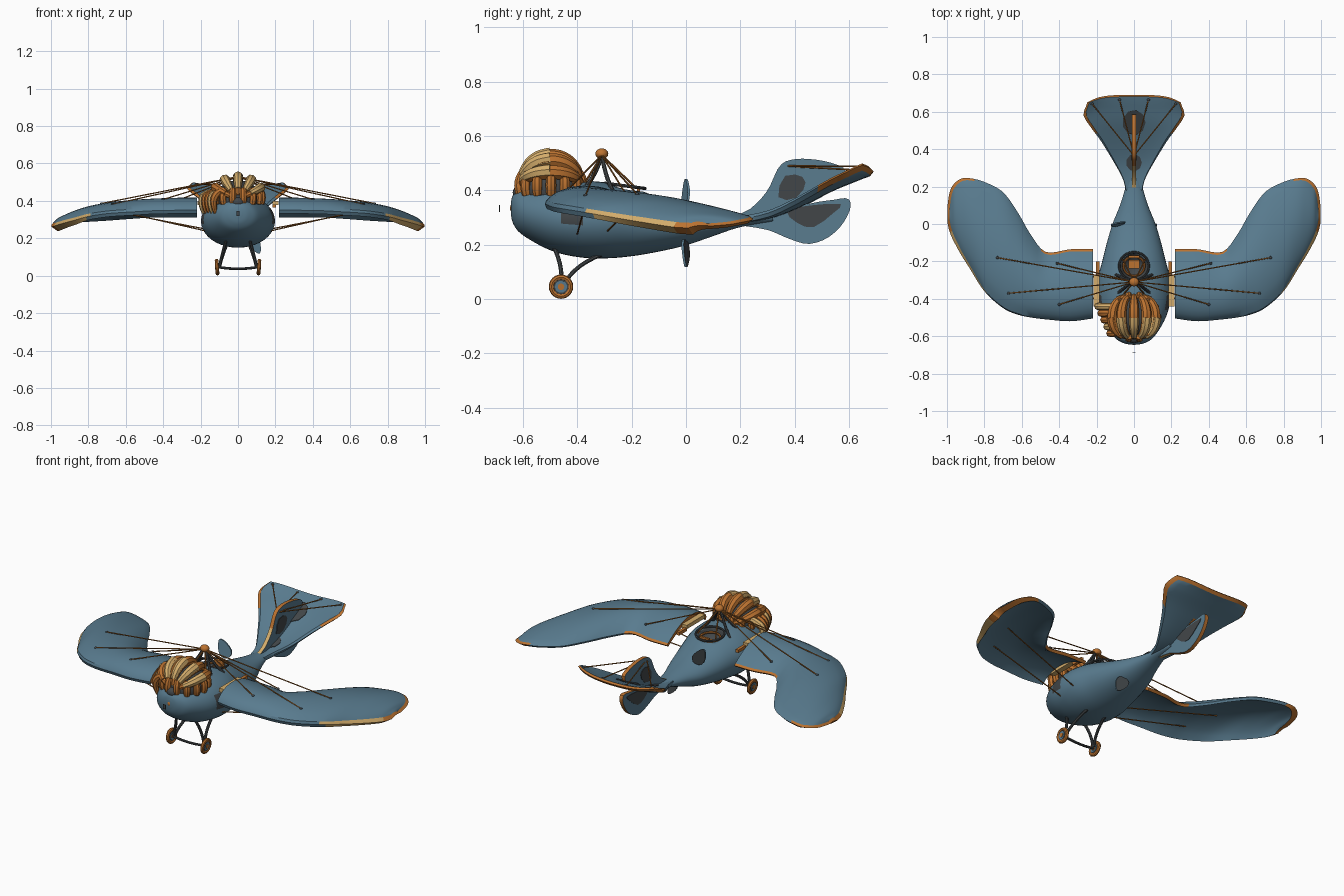
import bpy, bmesh, math
from mathutils import Vector

if "Cube" in bpy.data.objects:
    bpy.data.objects.remove(bpy.data.objects["Cube"])

def material(name, rgb):
    m = bpy.data.materials.new(name)
    m.diffuse_color = (*rgb, 1)
    m.use_nodes = True
    m.node_tree.nodes["Principled BSDF"].inputs["Base Color"].default_value = m.diffuse_color
    return m

BLUE = material("slate blue", (.10, .20, .275))
ORANGE = material("copper orange", (.50, .17, .03))
TAN = material("pale wood", (.66, .42, .15))
GREY = material("dark grey", (.055, .062, .066))
BROWN = material("wire brown", (.32, .115, .02))
MATS = [BLUE, ORANGE, TAN, GREY, BROWN]

def sample(table, u, closed=False):
    """Smooth spline through table rows, u counted in rows."""
    n = len(table)
    i = min(int(u), n - 1 if closed else n - 2)
    f = u - i
    idx = (lambda k: k % n) if closed else (lambda k: max(0, min(n - 1, k)))
    a, b, c, d = (Vector(table[idx(i + k)]) for k in (-1, 0, 1, 2))
    return b + .5 * f * ((c - a) + f * ((2 * a - 5 * b + 4 * c - d) + f * (3 * (b - c) + d - a)))

def resample(table, n, closed=False):
    span = len(table) if closed else len(table) - 1
    return [sample(table, span * k / (n if closed else n - 1), closed) for k in range(n)]

def smooth(ob, angle=40):
    bpy.ops.object.select_all(action='DESELECT')
    ob.select_set(True)
    bpy.context.view_layer.objects.active = ob
    bpy.ops.object.shade_smooth_by_angle(angle=math.radians(angle))
    return ob

def loft(name, rings, rule=lambda c, n: 0, angle=40, end=True):
    bm = bmesh.new()
    vs = [[bm.verts.new(p) for p in r] for r in rings]
    n = len(rings[0])
    for a, b in zip(vs, vs[1:]):
        for j in range(n):
            bm.faces.new((a[j], a[(j + 1) % n], b[(j + 1) % n], b[j]))
    bm.faces.new(vs[0])
    if end:
        bm.faces.new(vs[-1])
    bmesh.ops.recalc_face_normals(bm, faces=bm.faces[:])
    bm.normal_update()
    for f in bm.faces:
        f.material_index = rule(f.calc_center_median(), f.normal)
    me = bpy.data.meshes.new(name)
    bm.to_mesh(me)
    bm.free()
    for m in MATS:
        me.materials.append(m)
    ob = bpy.data.objects.new(name, me)
    bpy.context.collection.objects.link(ob)
    return smooth(ob, angle)

def sheet(name, edge, top, bottom, rim):
    """Curved sheet: top and bottom skins meet a slightly wider edge line in a bevelled rim."""
    n, last = len(edge[0]), edge[-1]
    rings = [t + [e[-1]] + b[::-1] + [e[0]] for e, t, b in zip(edge, top, bottom)]
    rings.append(last + [last[-1]] + last[::-1] + [last[0]])
    ob = loft(name, rings, angle=30, end=False)
    size = 2 * n + 2
    for p in ob.data.polygons:
        i, j = divmod(p.index, size)
        if i >= len(edge) - 1 or j in (n - 1, n, size - 2, size - 1):
            p.material_index = rim(p.center)

def plate(name, outline, x, thick, rule, n=32):
    """Flat (y, z) outline extruded along x."""
    pts = resample(outline, n, True)
    return loft(name, [[(x + s * thick / 2, p[0], p[1]) for p in pts] for s in (-1, 1)], rule, 35)

def tubes(name, paths, r, mat, taper=None):
    cu = bpy.data.curves.new(name, 'CURVE')
    cu.dimensions, cu.bevel_depth, cu.bevel_resolution, cu.use_fill_caps = '3D', r, 2, True
    cu.resolution_u = 4
    for path in paths:
        sp = cu.splines.new('NURBS')
        sp.points.add(len(path) - 1)
        for k, (q, p) in enumerate(zip(sp.points, path)):
            q.co, q.radius = (*p, 1), taper[k] if taper else 1
        sp.use_endpoint_u, sp.order_u = True, min(3, len(path))
    cu.materials.append(mat)
    ob = bpy.data.objects.new(name, cu)
    bpy.context.collection.objects.link(ob)
    bpy.ops.object.select_all(action='DESELECT')
    ob.select_set(True)
    bpy.context.view_layer.objects.active = ob
    bpy.ops.object.convert(target='MESH')
    return smooth(bpy.context.object)

def dress(name, size, mat):
    ob = bpy.context.object
    ob.name, ob.scale = name, size
    ob.data.materials.append(mat)
    return smooth(ob)

def ball(name, loc, size, mat):
    bpy.ops.mesh.primitive_uv_sphere_add(segments=16, ring_count=10, location=loc)
    return dress(name, size, mat)

def drum(name, loc, size, mat, rot=(0, 0, 0)):
    bpy.ops.mesh.primitive_cylinder_add(vertices=20, radius=1, depth=1, location=loc, rotation=rot)
    return dress(name, size, mat)

def box(name, loc, size, mat):
    bpy.ops.mesh.primitive_cube_add(size=1, location=loc)
    return dress(name, size, mat)

# Fuselage: rows are y, half width, top, bottom
BODY = [(-.645, .02, .355, .315), (-.635, .06, .385, .275), (-.6, .11, .405, .235), (-.5, .17, .425, .18),
        (-.4, .195, .435, .155), (-.3, .195, .43, .15), (-.2, .17, .41, .158), (-.1, .145, .375, .175),
        (0, .115, .345, .198), (.1, .075, .325, .232), (.2, .045, .312, .265), (.32, .02, .31, .285)]
rings = [[(w * math.cos(a), y, (t + b) / 2 + (t - b) / 2 * math.sin(a))
          for a in (math.tau * k / 40 for k in range(40))] for y, w, t, b in resample(BODY, 56)]
body = loft("fuselage", rings, lambda c, n: 3 if abs(c.y + .42) < .045 and .28 < c.z < .35 else 0)
cutter = ball("cockpit_cutter", (0, -.225, .43), (.078, .075, .08), GREY)
cutter.hide_render = True
mod = body.modifiers.new("cockpit", 'BOOLEAN')
mod.operation, mod.solver, mod.object, mod.material_mode = 'DIFFERENCE', 'EXACT', cutter, 'TRANSFER'
bpy.context.view_layer.objects.active = body
bpy.ops.object.modifier_apply(modifier="cockpit")
bpy.data.objects.remove(cutter)

# Cockpit fittings
for name, r, r2, drop, mat in (("cockpit_rim", .08, .075, 0, GREY), ("cockpit_lining", .056, .052, .022, ORANGE)):
    tubes(name, [[(r * math.cos(a), -.225 + r2 * math.sin(a), .417 - drop - .13 * r2 * math.sin(a))
                  for a in (math.tau * k / 24 for k in range(25))]], .006, mat)
box("seat", (0, -.215, .37), (.06, .045, .02), ORANGE)
box("seat_back", (0, -.175, .39), (.06, .012, .05), ORANGE)
tubes("windshield_frame", [[(-.07, -.28, .42), (-.06, -.3, .47), (.06, -.3, .47), (.07, -.28, .42)]], .005, GREY)

# Wings: rows are x, leading y, trailing y, leading z, trailing z, camber
WING = [(.22, -.505, -.135, .352, .322, .06), (.34, -.52, -.135, .35, .322, .06), (.47, -.51, -.15, .347, .322, .057),
        (.55, -.5, -.06, .342, .317, .057), (.62, -.485, .06, .338, .312, .055), (.7, -.45, .17, .332, .306, .052),
        (.8, -.36, .225, .317, .3, .045), (.88, -.235, .245, .295, .297, .035), (.93, -.155, .24, .282, .29, .026),
        (.97, -.08, .205, .27, .283, .018), (.988, -.035, .16, .264, .275, .01), (.998, .01, .09, .262, .269, .005)]

def inset(lead, trail, tip, dz):
    """Wing table pulled in from its edges, more so towards the tip, and moved by dz."""
    rows = []
    for x, a, b, zl, zt, c in WING:
        k = max(0, (x - .78) / .22)
        rows.append((x - tip * k, a + lead * (1 + k), b - trail, zl + dz * (1 + .35 * k), zt + dz * .65, c))
    return resample(rows, 44)

def wing_row(row, s):
    x, yl, yt, zl, zt, c = row
    return [Vector((s * x, yl + (yt - yl) * t, zl + (zt - zl) * t + c * 3.8 * t ** .8 * (1 - t)))
            for t in (k / 14 for k in range(15))]

def wing_rim(c):
    x = abs(c.x)
    if c.y < -.04 and x > .8:
        return 2
    return 1 if x > .86 or x < .221 or (x < .49 and c.y > -.2) else 0

ROWS = resample(WING, 44)

def wing_point(x, y, s, dz=0):
    row = min(ROWS, key=lambda r: abs(r[0] - x))
    p = min(wing_row(row, s), key=lambda q: abs(q.y - y))
    return Vector((s * x, y, p.z + dz))

TOP = Vector((0, -.31, .53))
wires, pins = [], []
for s, side in ((-1, "left"), (1, "right")):
    sheet("wing_" + side, *([wing_row(r, s) for r in rows] for rows in
                            (ROWS, inset(.006, .012, .012, .014), inset(.008, .014, .035, -.018))), wing_rim)
    box("wing_spar_" + side, (s * .2, -.355, .388), (.032, .17, .022), TAN)
    box("wing_rear_joint_" + side, (s * .193, -.235, .375), (.018, .07, .018), ORANGE)
    for x, y in ((.4, -.43), (.41, -.21), (.67, -.37), (.73, -.18)):
        p = wing_point(x, y, s, .014)
        wires.append([TOP, p])
        pins.append(p)
    wires += [[(s * .175, -.4, .24), wing_point(.67, -.37, s, -.016)],
              [(s * .175, -.29, .25), wing_point(.73, -.18, s, -.016)]]

# Tail fan: rows are half width and height, from body to rear edge
FAN = [(.045, .293), (.062, .299), (.098, .314), (.138, .342), (.18, .376), (.23, .412), (.27, .442), (.25, .468)]

def fan_point(s, t):
    w, z = sample(FAN, t * 6.999)
    return Vector((s * w, .18 + t * (.51 - .04 * s ** 4), z + .025 * s * s * t))

def fan_rows(a, b, dz):
    return [[fan_point(a * k / 8, b * t / 20) + Vector((0, 0, dz)) for k in range(-8, 9)] for t in range(21)]

sheet("tail_fan", fan_rows(1, 1, 0), fan_rows(.95, .982, .011), fan_rows(.93, .975, -.013),
      lambda c: 1 if c.y > .48 else 0)
for t, r in ((.71, .062), (.29, .042)):
    slope = (fan_point(0, t + .1).z - fan_point(0, t - .1).z) / .102
    patch = [fan_point(0, t) + Vector((r * math.cos(a), 1.1 * r * math.sin(a), .014 + slope * 1.1 * r * math.sin(a)))
             for a in (math.tau * k / 9 for k in range(9))]
    loft("tail_patch", [patch, [p + Vector((0, 0, .003)) for p in patch]], lambda c, n: 3)

# Fins above and below the tail
def fin_rule(c, n):
    return 0 if abs(n.x) > .5 else 2 if c.y < .31 else 1

plate("upper_fin", [(.18, .3), (.24, .335), (.3, .40), (.345, .49), (.4, .515), (.48, .513), (.555, .495),
                    (.585, .47), (.55, .41), (.4, .33)], 0, .022, fin_rule)
plate("lower_fin", [(.2, .275), (.3, .255), (.38, .222), (.45, .203), (.52, .225), (.575, .275), (.605, .335),
                    (.595, .37), (.54, .365), (.45, .35), (.3, .3)], 0, .022, fin_rule)
for s in (-1, 1):
    plate("upper_fin_patch", [(.34, .375), (.36, .45), (.42, .455), (.44, .42), (.4, .37)], s * .012, .004, lambda c, n: 3, 9)
    plate("lower_fin_patch", [(.37, .325), (.41, .28), (.47, .265), (.54, .315), (.57, .35), (.46, .345)],
          s * .012, .004, lambda c, n: 3, 12)
for s in (-.87, -.3, .3, .87):
    p = fan_point(s, .95) + Vector((0, 0, .01))
    wires.append([(0, .365, .49), p])
    pins.append(p)
tubes("rigging_wires", wires, .0032, BROWN)
for p in pins:
    ball("wire_pin", p, (.008, .008, .006), GREY)

# Mast with legs and knob
tubes("mast_legs", [[(s * .1, y, .40), (s * .04, (y - .62) / 3, .45), (s * .01, -.31, .53)]
                    for s in (-1, 1) for y in (-.38, -.27)], .008, GREY)
tubes("mast_stays", [[TOP, (s * .06, y, .415)] for s in (-1, 1) for y in (-.19, -.38)], .004, BROWN)
ball("mast_knob", (0, -.31, .535), (.026, .024, .02), ORANGE)

# Engine: dark core, fat arched pipes over the top, ring below, side exhausts
ball("engine_core", (0, -.495, .405), (.126, .122, .105), GREY)
for k in range(-2, 3):
    a = math.radians(k * 31)
    path = [(.132 * math.sin(a) * math.sin(h) ** .7, -.495 - .112 * math.cos(h), .415 + .112 * math.cos(a) * math.sin(h))
            for h in (math.radians(8 + 164 * j / 10) for j in range(11))]
    taper = [.45 + .6 * math.sin(math.pi * j / 10) for j in range(11)]
    tubes("engine_arch", [path], .026, ORANGE, taper)
    tubes("engine_arch_front", [[(x * 1.03, y - .004, z + .004) for x, y, z in path[1:6]]], .0255,
          ORANGE if k == -2 else TAN, taper[1:6])
ring = [[(.13 * math.cos(a) * f, -.497 + .12 * math.sin(a) * f, z) for f, z in ((.95, .385), (1.06, .425), (.9, .465))]
        for a in (math.tau * k / 14 for k in range(14))]
tubes("engine_ring", ring, .021, ORANGE, (.8, 1.1, .7))
for k in range(5):
    y, w = -.585 + k * .036, .115 + .016 * k
    tubes("exhaust_pipe", [[(-.09, y, .455), (-w, y, .445), (-w - .022, y, .39), (-w - .005, y + .01, .335)]],
          .019, TAN if k in (1, 4) else ORANGE, (.8, 1.1, 1, .5))
ball("nose_boss", (0, -.61, .392), (.035, .028, .028), GREY)
ball("nose_tip", (0, -.637, .335), (.013, .011, .016), ORANGE)
box("nose_pointer", (0, -.686, .333), (.018, .003, .026), GREY)

# Diagonal blades passing through the rear body
for s in (-1, 1):
    mid, d = Vector((s * .09, -.005, .28 - s * .112)), Vector((s * .45, 0, -s * .85)).normalized()
    side = Vector((d.z, .35, -d.x))
    out = [mid + d * .056 * math.cos(a) + side * .031 * math.sin(a) * (1 - .4 * math.cos(a))
           for a in (math.tau * k / 16 for k in range(16))]
    loft("blade", [out, [p + Vector((0, .008, 0)) for p in out]], lambda c, n: 3 if n.y > .3 else 0)

# Landing gear
for s in (-1, 1):
    tubes("gear_strut", [[(s * .1, -.46, .045), (s * .085, -.45, .12), (s * .06, -.49, .2)],
                         [(s * .098, -.45, .05), (s * .08, -.42, .12), (s * .06, -.31, .165)]], .008, GREY)
    tilt, at = (0, math.radians(90 + s * 4), 0), (s * .112, -.46, .046)
    bpy.ops.mesh.primitive_torus_add(major_radius=.035, minor_radius=.01, major_segments=24, minor_segments=8,
                                     location=at, rotation=tilt)
    dress("wheel_tyre", (1, 1, 1), ORANGE)
    for part, r, w, mat in (("disc", .032, .012, GREY), ("plate", .022, .016, BLUE), ("hub", .012, .022, ORANGE)):
        drum("wheel_" + part, at, (r, r, w), mat, tilt)
tubes("gear_axle", [[(-.105, -.46, .046), (0, -.46, .028), (.105, -.46, .046)]], .007, GREY)
